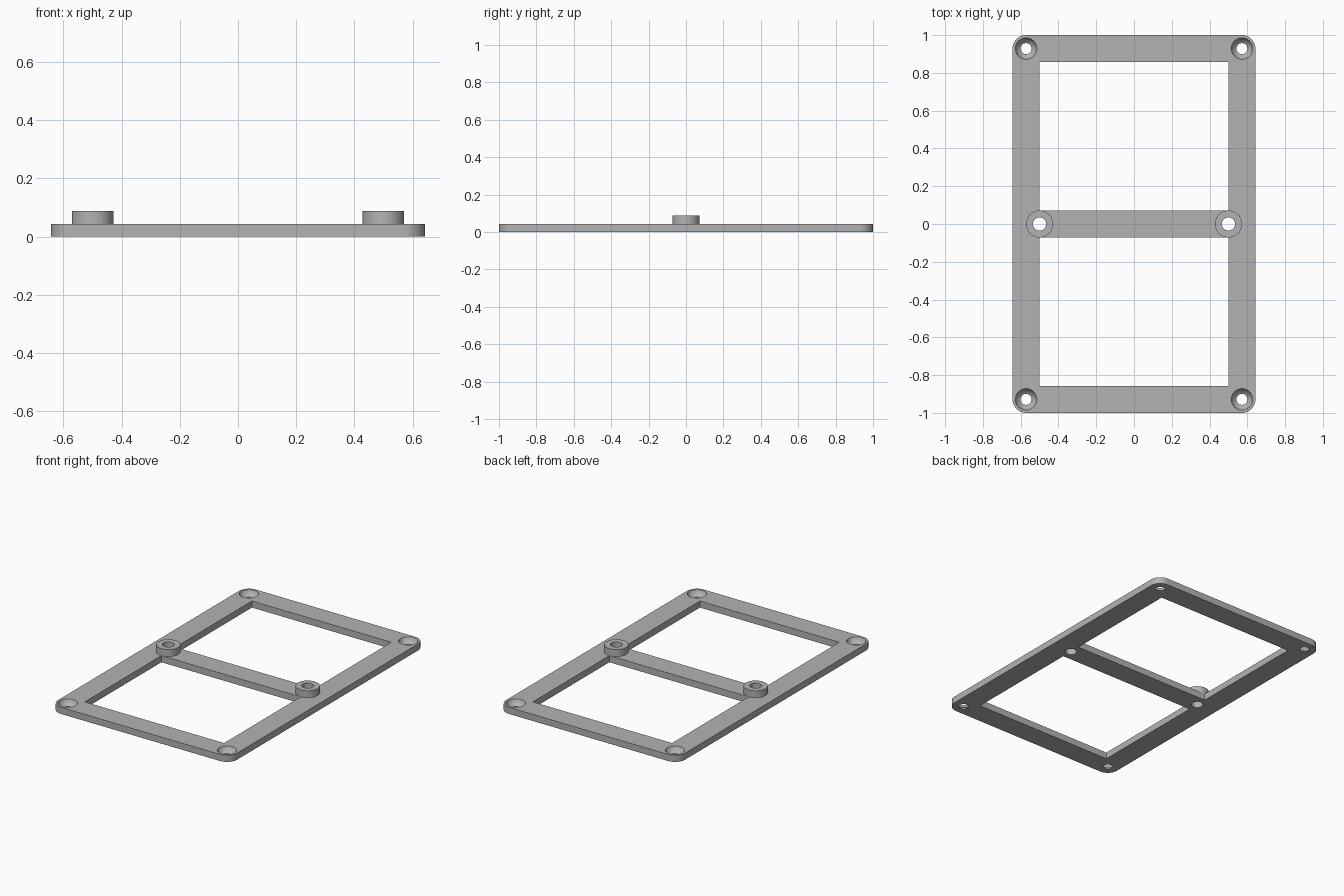
import bpy, bmesh, math
from mathutils import Matrix

cube = bpy.data.objects.get("Cube")
if cube:
    bpy.data.objects.remove(cube, do_unlink=True)

HALF_X, HALF_Y = 0.643, 1.0
THICK, TOP = 0.043, 0.088
BAR = 0.0715                      # half width of a bar, also boss and corner radius

grey = bpy.data.materials.new("plain grey")
grey.use_nodes = True
COLOUR = (0.45, 0.45, 0.45, 1)
grey.diffuse_color = COLOUR
grey.node_tree.nodes["Principled BSDF"].inputs["Base Color"].default_value = COLOUR


def finish(name, bm):
    mesh = bpy.data.meshes.new(name)
    bmesh.ops.recalc_face_normals(bm, faces=bm.faces)
    bm.to_mesh(mesh)
    bm.free()
    mesh.materials.append(grey)
    obj = bpy.data.objects.new(name, mesh)
    bpy.context.collection.objects.link(obj)
    return obj


def box(name, x, y, z0, z1, centre_y=0, corner=0):
    bm = bmesh.new()
    place = Matrix.Translation((0, centre_y, (z0 + z1) / 2)) @ Matrix.Diagonal((2 * x, 2 * y, z1 - z0, 1))
    bmesh.ops.create_cube(bm, size=1, matrix=place)
    if corner:
        upright = [e for e in bm.edges if abs(e.verts[0].co.z - e.verts[1].co.z) > 0.01]
        bmesh.ops.bevel(bm, geom=upright, offset=corner, segments=12, profile=0.5, affect='EDGES')
    return finish(name, bm)


def lathe(name, profile, x, y):
    """Closed solid turned from (radius, height) points, with flat end caps."""
    bm = bmesh.new()
    sides = 48
    rings = [[bm.verts.new((x + r * math.cos(math.tau * i / sides),
                            y + r * math.sin(math.tau * i / sides), z))
              for i in range(sides)] for r, z in profile]
    for a, b in zip(rings, rings[1:]):
        for i in range(sides):
            j = (i + 1) % sides
            bm.faces.new((a[i], a[j], b[j], b[i]))
    bm.faces.new(rings[0])
    bm.faces.new(rings[-1])
    return finish(name, bm)


def combine(target, tool, operation):
    mod = target.modifiers.new(operation.lower(), 'BOOLEAN')
    mod.operation, mod.solver, mod.object = operation, 'EXACT', tool
    bpy.context.view_layer.objects.active = target
    bpy.ops.object.modifier_apply(modifier=mod.name)
    bpy.data.objects.remove(tool, do_unlink=True)


# Rounded plate with two openings, leaving a middle crossbar
frame = box("frame", HALF_X, HALF_Y, 0, THICK, corner=BAR)
opening_y = (HALF_Y - 3 * BAR) / 2
for side in (-1, 1):
    cutter = box("opening_cutter", 0.5, opening_y + BAR / 2 - BAR / 2, -0.1, 0.2,
                 side * (BAR + opening_y))
    combine(frame, cutter, 'DIFFERENCE')

# Raised bosses at the ends of the crossbar, drilled right through
for side in (-1, 1):
    combine(frame, lathe("boss", [(BAR, 0.02), (BAR, TOP)], side * 0.5, 0), 'UNION')
    combine(frame, lathe("bore", [(0.035, -0.1), (0.035, 0.2)], side * 0.5, 0), 'DIFFERENCE')

# Corner screw holes with dished seats
HOLE, SEAT, DEPTH = 0.029, 0.057, 0.035
lift = (SEAT ** 2 - HOLE ** 2 - DEPTH ** 2) / (2 * DEPTH)
radius = math.hypot(SEAT, lift)
dish = []
for i in range(9):
    r = HOLE + (SEAT - HOLE) * i / 8
    dish.append((r, THICK + lift - math.sqrt(radius ** 2 - r ** 2)))
for sx in (-1, 1):
    for sy in (-1, 1):
        cutter = lathe("screw_cutter", [(HOLE, -0.1)] + dish + [(SEAT, 0.2)],
                       sx * (HALF_X - BAR), sy * (HALF_Y - BAR))
        combine(frame, cutter, 'DIFFERENCE')

# Smooth round walls, sharp rims
bpy.ops.object.select_all(action='DESELECT')
frame.select_set(True)
bpy.context.view_layer.objects.active = frame
bpy.ops.object.shade_smooth_by_angle(angle=math.radians(25))
